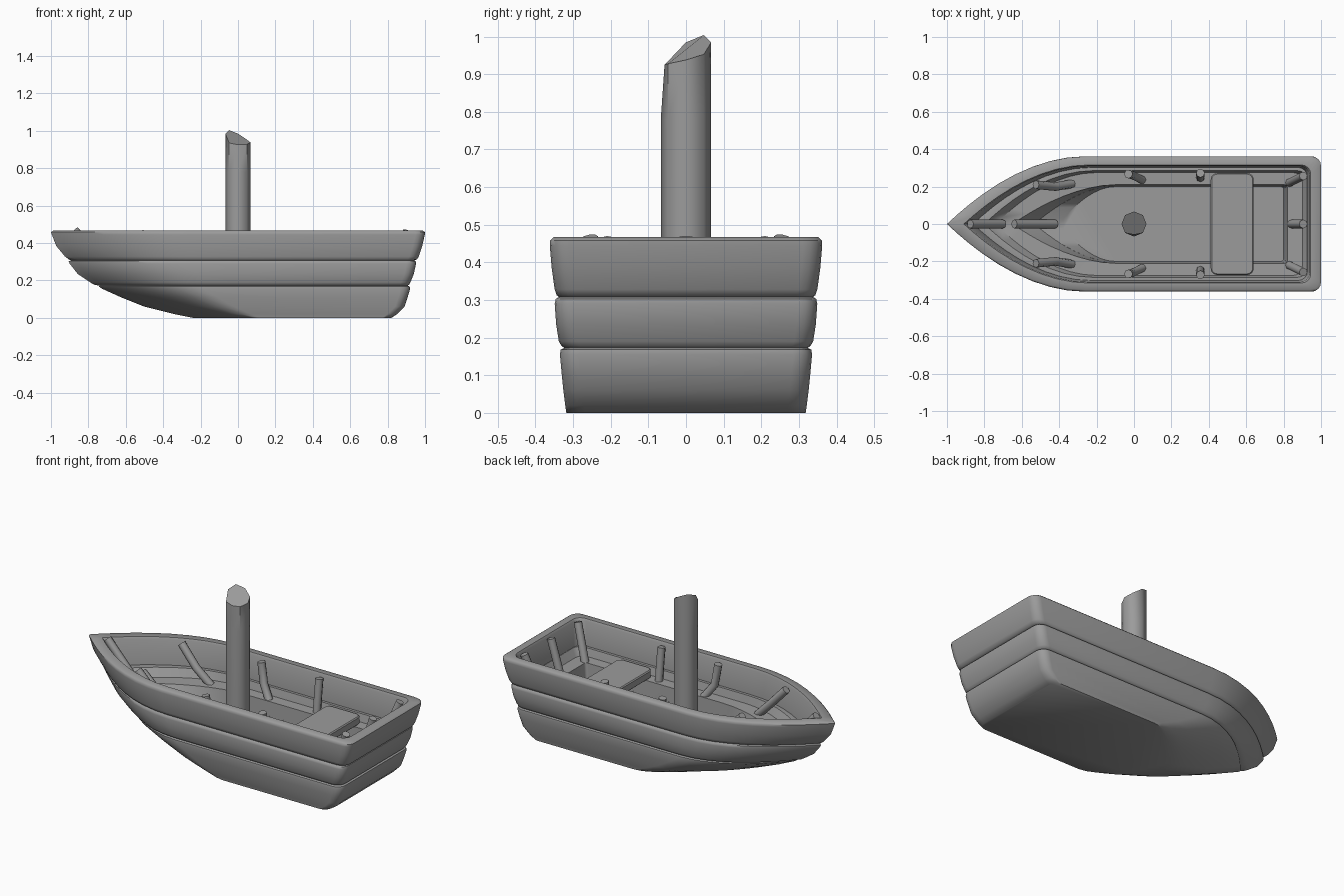
import bpy, bmesh, math
from mathutils import Vector

cube = bpy.data.objects.get("Cube")
if cube:
    bpy.data.objects.remove(cube, do_unlink=True)

GREY = (0.33, 0.33, 0.33, 1.0)
mat = bpy.data.materials.new("plain_grey")
mat.use_nodes = True
mat.diffuse_color = GREY
bsdf = next(n for n in mat.node_tree.nodes if n.type == "BSDF_PRINCIPLED")
bsdf.inputs["Base Color"].default_value = GREY


def finish(name, bm, angle=48):
    """Turn a bmesh into a smooth shaded object that keeps its sharp edges."""
    bmesh.ops.recalc_face_normals(bm, faces=bm.faces[:])
    mesh = bpy.data.meshes.new(name)
    bm.to_mesh(mesh)
    bm.free()
    mesh.materials.append(mat)
    obj = bpy.data.objects.new(name, mesh)
    bpy.context.collection.objects.link(obj)
    bpy.ops.object.select_all(action="DESELECT")
    obj.select_set(True)
    bpy.context.view_layer.objects.active = obj
    bpy.ops.object.shade_smooth_by_angle(angle=math.radians(angle))


def boat_ring(z, bow, stern, width, shoulder, blunt=1.95, radius=0.05, steps=9):
    """Plan outline of the boat: curved bow, straight sides, square stern."""
    half = []
    for i in range(1, steps + 1):
        t = (i / steps) ** 1.2
        half.append((bow + (shoulder - bow) * t, width * (1 - (1 - t) ** blunt)))
    for i in range(5):
        a = math.pi / 2 * (1 - i / 4)
        half.append((stern - radius + radius * math.cos(a),
                     width - radius + radius * math.sin(a)))
    points = [(bow, 0)] + half + [(x, -y) for x, y in reversed(half)]
    return [Vector((x, y, z)) for x, y in points]


def loft(name, rings, closed):
    """Skin a stack of outlines, either as a closed band or with end caps."""
    bm = bmesh.new()
    loops = [[bm.verts.new(p) for p in ring] for ring in rings]
    pairs = list(zip(loops, loops[1:]))
    if closed:
        pairs.append((loops[-1], loops[0]))
    else:
        bm.faces.new(loops[0])
        bm.faces.new(loops[-1])
    for a, b in pairs:
        n = len(a)
        for i in range(n):
            j = (i + 1) % n
            bm.faces.new((a[i], a[j], b[j], b[i]))
    finish(name, bm)


# Hull sections: height, bow, stern, half width, shoulder, bow bluntness, corner
lower = [
    (0, -.24, .82, .318, .12, 1.75),
    (.02, -.34, .85, .321, .07, 1.8),
    (.06, -.5, .89, .326, -.02, 1.85),
    (.11, -.625, .907, .331, -.11, 1.9),
    (.155, -.725, .92, .335, -.18, 1.95),
    (.168, -.745, .918, .333, -.19),
    (.174, -.74, .905, .322, -.19),
    (.174, -.53, .81, .205, -.1, 1.8, .015),
    (.11, -.4, .80, .2, -.1, 1.9, .015),
]
middle = [
    (.172, -.74, .905, .322, -.19),
    (.178, -.77, .915, .331, -.2),
    (.19, -.79, .922, .338, -.2),
    (.235, -.857, .94, .345, -.22),
    (.29, -.9, .952, .349, -.23),
    (.303, -.905, .95, .346, -.23),
    (.309, -.89, .94, .337, -.23),
    (.309, -.8, .925, .285, -.22),
    (.262, -.74, .9, .275, -.2),
    (.26, -.65, .82, .21, -.1, 1.8, .015),
    (.172, -.53, .81, .205, -.1, 1.8, .015),
]
upper = [
    (.307, -.89, .94, .337, -.23),
    (.313, -.905, .957, .344, -.24),
    (.328, -.925, .966, .349, -.24),
    (.385, -.972, .985, .357, -.25),
    (.445, -.995, .999, .362, -.26),
    (.458, -1, 1, .361, -.26),
    (.467, -.988, .988, .352, -.26),
    (.467, -.91, .945, .316, -.24),
    (.455, -.9, .938, .31, -.24),
    (.307, -.86, .927, .302, -.23),
]
for name, sections, closed in (("lower_hull", lower, False),
                               ("middle_planking", middle, True),
                               ("upper_planking", upper, True)):
    loft(name, [boat_ring(*s) for s in sections], closed)


# Mast with a slanted top, shaved back along its front edge
def mast_ring(heights, shave=1.0):
    ring = []
    for i, z in enumerate(heights):
        a = math.tau * i / 8
        x, y = 0.067 * math.cos(a), 0.067 * math.sin(a)
        ring.append(Vector((x, y * shave if i == 6 else y, z)))
    return ring


mast_top = [.938, .953, .985, 1.004, .985, .935, .926, .928]
loft("mast", [mast_ring([0.1] * 8), mast_ring([0.78] * 8),
              mast_ring(mast_top, 0.85)], False)

# Bench seat across the hull
bm = bmesh.new()
bmesh.ops.create_cube(bm, size=1)
for v in bm.verts:
    v.co = Vector((0.525 + v.co.x * 0.23, v.co.y * 0.545, 0.285 + v.co.z * 0.05))
upright = [e for e in bm.edges if abs(e.verts[0].co.z - e.verts[1].co.z) > 0.01]
bmesh.ops.bevel(bm, geom=upright, offset=0.035, segments=4, profile=0.5,
                affect="EDGES")
rims = [e for e in bm.edges if abs(e.verts[0].co.z - e.verts[1].co.z) < 0.01]
bmesh.ops.bevel(bm, geom=rims, offset=0.006, segments=1, affect="EDGES")
finish("bench_seat", bm, 30)


# Ribs: round timbers following a short path
def rib(name, path, radius=0.023):
    pts = [Vector(p) for p in path]
    rings = []
    for i, p in enumerate(pts):
        d = (pts[min(i + 1, len(pts) - 1)] - pts[max(i - 1, 0)]).normalized()
        side = d.cross(Vector((0, 1, 0))).normalized()
        up = d.cross(side)
        rings.append([p + radius * (side * math.cos(a) + up * math.sin(a))
                      for a in (math.tau * k / 8 for k in range(8))])
    loft(name, rings, False)


side_ribs = {
    "bow_rib": [(-.525, .21, .455), (-.42, .2, .34), (-.33, .215, .25)],
    "mast_rib": [(-.03, .267, .455), (-.01, .262, .33), (.045, .235, .25)],
    "bench_rib": [(.355, .272, .455), (.355, .247, .25)],
    "stern_corner_rib": [(.905, .257, .466), (.83, .22, .25)],
}
for name, path in side_ribs.items():
    for label, s in (("left", 1), ("right", -1)):
        rib(f"{label}_{name}", [(x, y * s, z) for x, y, z in path])

rib("stern_rib", [(.905, 0, .464), (.84, 0, .25)])
rib("upper_stem_rib", [(-.875, 0, .47), (-.7, 0, .28)])
rib("lower_stem_rib", [(-.64, 0, .335), (-.42, 0, .13)])
